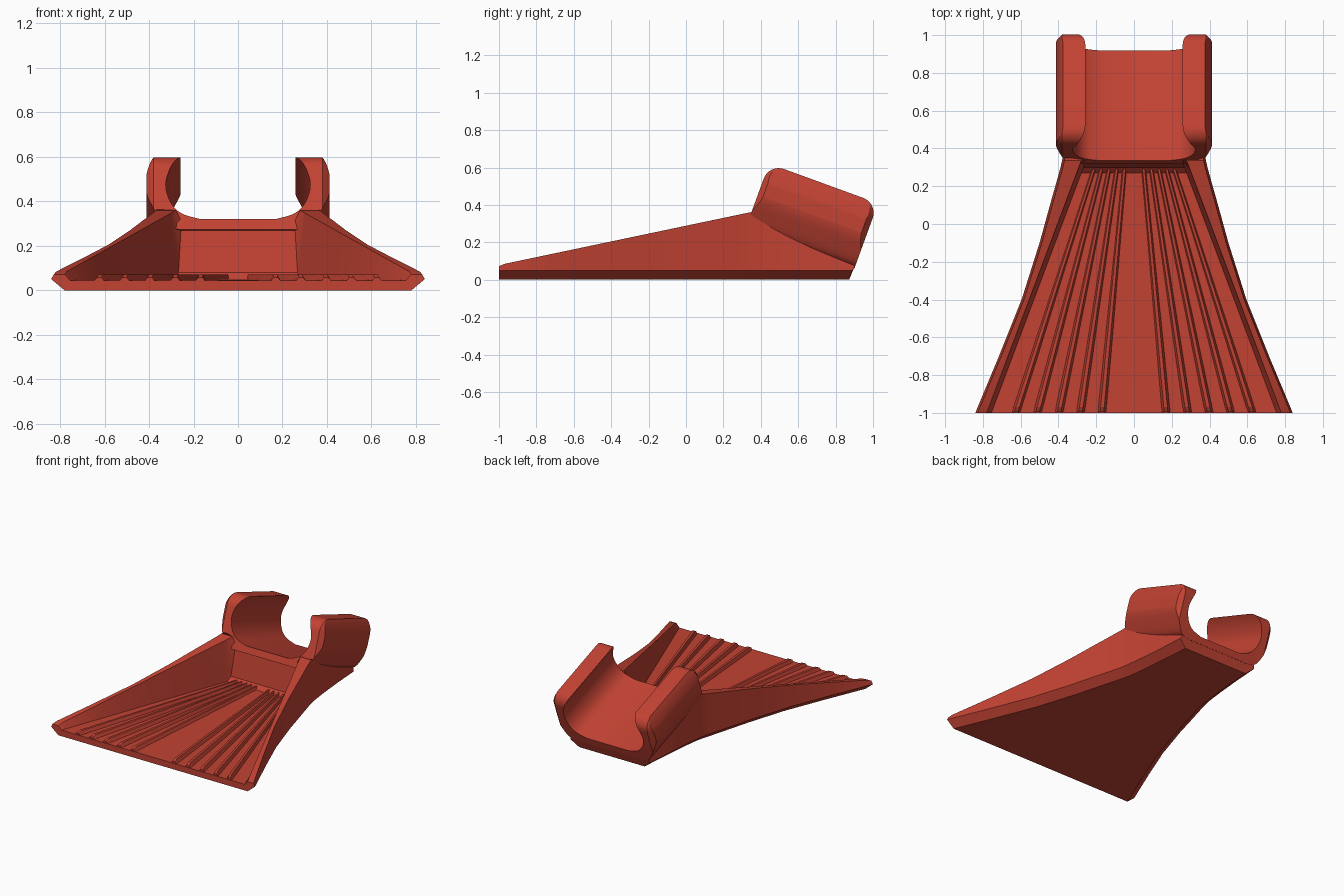
import bpy, bmesh, math
from mathutils import Vector

cube = bpy.data.objects.get("Cube")
if cube:
    bpy.data.objects.remove(cube, do_unlink=True)

red = bpy.data.materials.new("brick_red")
red.use_nodes = True
color = (0.54, 0.055, 0.033, 1)
red.diffuse_color = color
red.node_tree.nodes["Principled BSDF"].inputs["Base Color"].default_value = color

TILT = math.radians(20)
ORIGIN = Vector((0, 0.335, 0.32))      # front of the cradle floor
AXIS = Vector((0, math.cos(TILT), -math.sin(TILT)))
UP = Vector((0, math.sin(TILT), math.cos(TILT)))
LENGTH = 0.62


def finish(name, bm, angle=28):
    bmesh.ops.recalc_face_normals(bm, faces=bm.faces)
    mesh = bpy.data.meshes.new(name)
    bm.to_mesh(mesh)
    bm.free()
    obj = bpy.data.objects.new(name, mesh)
    bpy.context.collection.objects.link(obj)
    mesh.materials.append(red)
    smooth(obj, angle)
    return obj


def smooth(obj, angle):
    bpy.ops.object.select_all(action='DESELECT')
    obj.select_set(True)
    bpy.context.view_layer.objects.active = obj
    bpy.ops.object.shade_smooth_by_angle(angle=math.radians(angle))


def loft(bm, rings):
    """Join closed rings of points and cap both ends."""
    loops = [[bm.verts.new(p) for p in ring] for ring in rings]
    n = len(loops[0])
    for a, b in zip(loops, loops[1:]):
        for i in range(n):
            j = (i + 1) % n
            bm.faces.new((a[i], a[j], b[j], b[i]))
    bm.faces.new(loops[0])
    bm.faces.new(loops[-1])
    return loops


def mirrored(half):
    """Close a right-hand outline that runs from centre to centre."""
    return half + [(-x, z) for x, z in reversed(half) if x > 0]


def cradle_z(y, v):
    return ORIGIN.z - (y - ORIGIN.y) * math.tan(TILT) + v / math.cos(TILT)


# Flared tray with raised side walls, running on under the cradle
def tray_section(y, w, top, ridge, floor):
    return mirrored([(0, 0), (w - 0.06, 0), (w, 0.05), (w - 0.012, top),
                     ridge, floor, (0, floor[1])])


rings = []
tray = [(-1, 0.84, 0.045), (-0.97, 0.828, 0.045), (-0.7, 0.715, 0.046),
        (-0.4, 0.595, 0.047), (-0.1, 0.5, 0.048), (0.1, 0.445, 0.049),
        (0.27, 0.397, 0.05), (0.3, 0.389, 0.08), (0.335, 0.381, 0.31)]
for y, w, floor in tray:
    top = 0.085 + 0.21 * (y + 0.97) if y > -1 else 0.072
    ridge = 0.27 + 0.375 * (0.36 - y)
    section = tray_section(y, w, top, (ridge, top), (ridge - 0.025, floor))
    rings.append([(x, y, z) for x, z in section])
for y, w, v in [(0.36, 0.377, 0.05), (0.5, 0.36, 0.026),
                (0.7, 0.342, -0.006), (0.872, 0.33, -0.03)]:
    section = tray_section(y, w, cradle_z(y, v), (0.29, cradle_z(y, min(v, -0.01))),
                           (0.2, cradle_z(y, -0.03)))
    lean = math.tan(TILT) if y > 0.8 else 0
    rings.append([(x, y + z * lean, z - z * lean * lean * (z > 0.06))
                  for x, z in section])
bm = bmesh.new()
loft(bm, rings)
finish("flared_tray", bm)

# Fanned ribs on the tray floor
bm = bmesh.new()
for side in (-1, 1):
    for i in range(5):
        front, back = 0.17 + 0.114 * i, 0.05 + 0.04 * i
        rib = []
        for y, half, height in [(-0.995, 0.024, 0.012), (-0.97, 0.024, 0.024),
                                (0.3, 0.014, 0.024)]:
            t = (y + 1) / 1.3
            x = side * (front + (back - front) * t)
            rib.append([(x - half, y, 0.04), (x + half, y, 0.04),
                        (x + half * 0.4, y, 0.046 + height),
                        (x - half * 0.4, y, 0.046 + height)])
        loft(bm, rib)
finish("floor_ribs", bm, 15)


# Open-topped cradle, extruded along the tilted axis
def along(t, x, v):
    return ORIGIN + AXIS * t + UP * v + Vector((x, 0, 0))


def smooth_path(points, steps=4):
    """Catmull-Rom points through a short control path."""
    pts = [Vector(p) for p in points]
    pts = [2 * pts[0] - pts[1]] + pts + [2 * pts[-1] - pts[-2]]
    out = []
    for a, b, c, d in zip(pts, pts[1:], pts[2:], pts[3:]):
        for k in range(steps):
            s = k / steps
            p = 0.5 * (2 * b + (c - a) * s + (2 * a - 5 * b + 4 * c - d) * s * s
                       + (3 * b - a - 3 * c + d) * s ** 3)
            out.append((p.x, p.y))
    return out + [tuple(points[-1])]


outer = smooth_path([(0.26, -0.05), (0.33, -0.03), (0.378, 0.05), (0.41, 0.13),
                     (0.413, 0.21), (0.395, 0.28), (0.36, 0.35)])
inner = smooth_path([(0.235, 0.35), (0.295, 0.265), (0.325, 0.17),
                     (0.305, 0.085), (0.255, 0.028), (0.17, 0)])
profile = mirrored([(0, -0.05)] + outer + inner + [(0, 0)])
bm = bmesh.new()
loft(bm, [[along(t, x, v) for x, v in profile] for t in (-0.1, LENGTH + 0.1)])
cradle = finish("cradle", bm)

# Rounded, chamfered block that trims the cradle arms
R, TOP = 0.085, 0.32


def trim_ring(x, inset):
    pts = [(inset, -0.3)]
    for centre, start in ((R, 180), (LENGTH - R, 90)):
        for k in range(9):
            a = math.radians(start - k * 90 / 8)
            r = R - inset
            pts.append((centre + r * math.cos(a), TOP - R + r * math.sin(a)))
    pts.append((LENGTH - inset, -0.3))
    return [along(t, x, v) for t, v in pts]


bm = bmesh.new()
loft(bm, [trim_ring(-0.412, 0.03), trim_ring(-0.38, 0),
          trim_ring(0.38, 0), trim_ring(0.412, 0.03)])
trimmer = finish("cradle_trimmer", bm)
trimmer.hide_render = True

cut = cradle.modifiers.new("trim", 'BOOLEAN')
cut.operation = 'INTERSECT'
cut.solver = 'EXACT'
cut.object = trimmer
bpy.context.view_layer.objects.active = cradle
bpy.ops.object.modifier_apply(modifier=cut.name)
bpy.data.objects.remove(trimmer, do_unlink=True)
smooth(cradle, 28)
